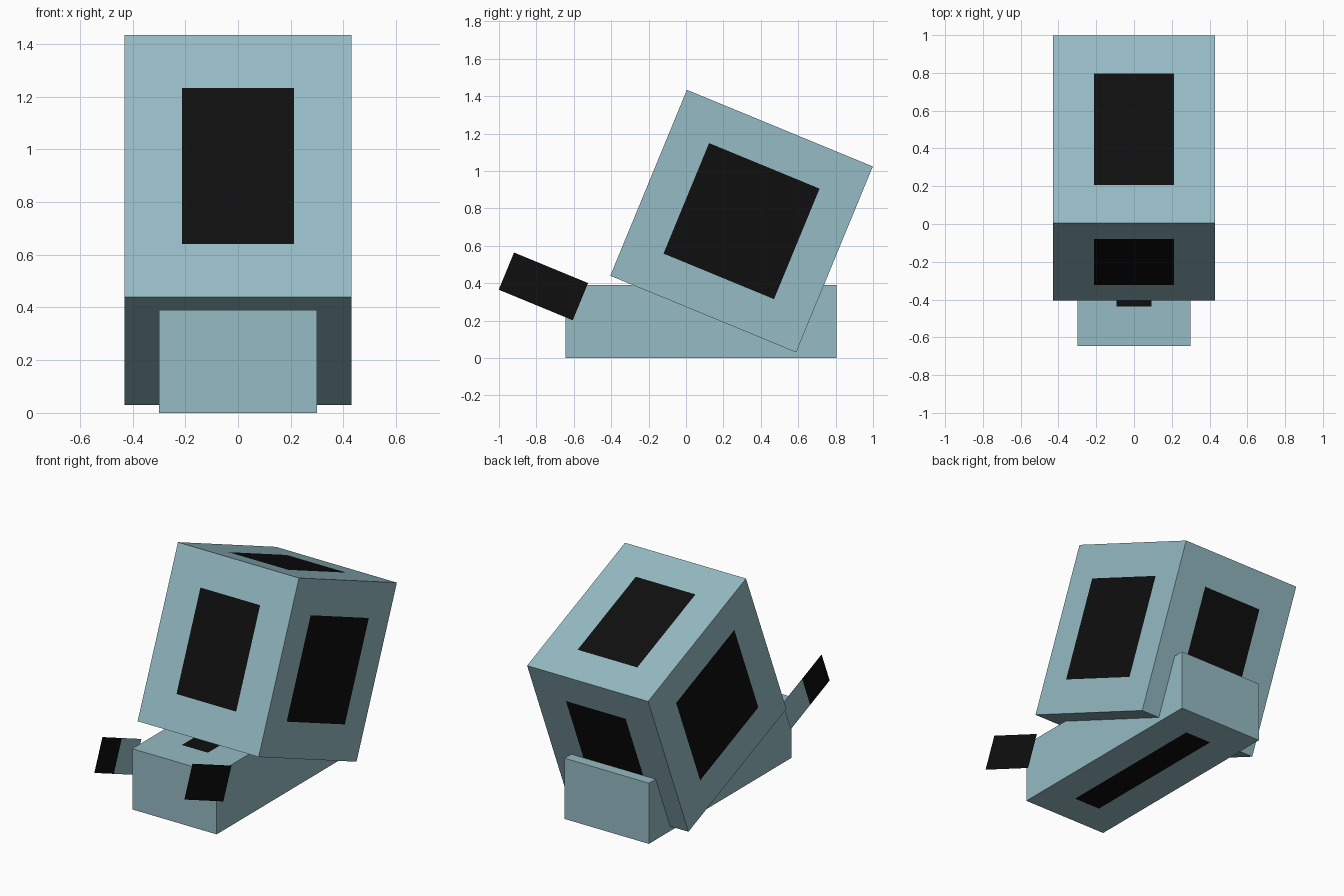
import bpy, bmesh, math

if "Cube" in bpy.data.objects:
    bpy.data.objects.remove(bpy.data.objects["Cube"])

TILT = math.radians(-22.4)


def material(name, rgb):
    m = bpy.data.materials.new(name)
    m.diffuse_color = (*rgb, 1.0)
    m.use_nodes = True
    m.node_tree.nodes["Principled BSDF"].inputs["Base Color"].default_value = m.diffuse_color
    return m


TEAL = material("pale_teal", (0.30, 0.495, 0.55))
BLACK = material("near_black", (0.0045, 0.0045, 0.0045))


def finish(name, bm, location, tilt):
    mesh = bpy.data.meshes.new(name)
    bm.to_mesh(mesh)
    bm.free()
    mesh.materials.append(TEAL)
    mesh.materials.append(BLACK)
    ob = bpy.data.objects.new(name, mesh)
    ob.location = location
    ob.rotation_euler.x = tilt
    bpy.context.collection.objects.link(ob)
    return ob


def panelled_box(name, size, location, inset, has_panel, tilt=0.0):
    """Box with a black inset panel on every face chosen by has_panel(normal)."""
    bm = bmesh.new()
    bmesh.ops.create_cube(bm, size=1.0)
    bmesh.ops.scale(bm, vec=size, verts=bm.verts)
    bm.normal_update()
    panels = [f for f in bm.faces if has_panel(f.normal)]
    bmesh.ops.inset_individual(bm, faces=panels, thickness=inset, use_even_offset=True)
    for f in panels:
        f.material_index = 1
    return finish(name, bm, location, tilt)


def side_plate(name, x, black_rule):
    """Thin tilted plate made of a front and a rear half."""
    length, height = 0.428, 0.215
    bm = bmesh.new()
    rows = [[bm.verts.new((0, y * length, z * height)) for z in (-0.5, 0.5)]
            for y in (-0.5, 0, 0.5)]
    for a, b in zip(rows, rows[1:]):
        f = bm.faces.new((a[0], b[0], b[1], a[1]))
        f.material_index = int(black_rule(f.calc_center_median().y))
        if x < 0:
            f.normal_flip()
    return finish(name, bm, (x, -0.7625, 0.383), TILT)


# Low base with a strip on its top and underside
panelled_box("base", (0.6, 1.45, 0.39), (0, 0.08, 0.195), 0.207,
             lambda n: abs(n.z) > 0.9)

# Large tilted body with a panel on every side
panelled_box("body", (0.86, 1.075, 1.075), (0, 0.297, 0.732), 0.218,
             lambda n: True, TILT)

# Side plates: the right one is all black, the left one only in front
side_plate("right_plate", 0.32, lambda y: True)
side_plate("left_plate", -0.32, lambda y: y < 0)
